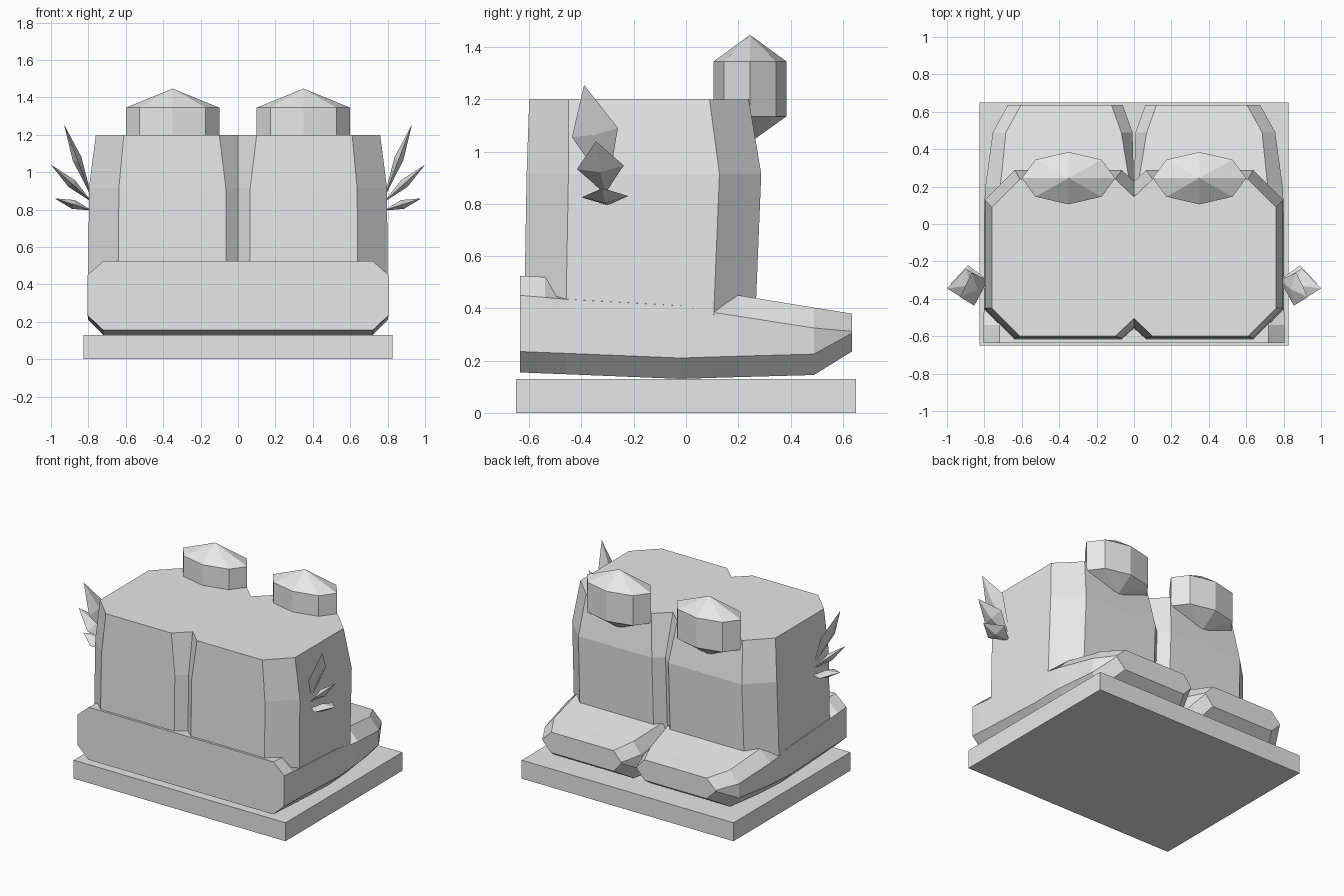
import bpy
import bmesh
from math import cos, sin, pi
from mathutils import Vector

cube = bpy.data.objects.get("Cube")
if cube:
    bpy.data.objects.remove(cube, do_unlink=True)

grey = bpy.data.materials.new("plain grey")
grey.use_nodes = True
GREY = (0.8, 0.8, 0.8, 1)
grey.diffuse_color = GREY
for node in grey.node_tree.nodes:
    if node.type == 'BSDF_PRINCIPLED':
        node.inputs["Base Color"].default_value = GREY


def finish(name, bm):
    bmesh.ops.remove_doubles(bm, verts=bm.verts, dist=0.0005)
    bmesh.ops.recalc_face_normals(bm, faces=bm.faces)
    mesh = bpy.data.meshes.new(name)
    bm.to_mesh(mesh)
    bm.free()
    mesh.materials.append(grey)
    obj = bpy.data.objects.new(name, mesh)
    bpy.context.collection.objects.link(obj)


def loft(name, rings):
    """Skin matching rings; a one-point ring closes to an apex."""
    bm = bmesh.new()
    rows = [[bm.verts.new(p) for p in ring] for ring in rings]
    for a, b in zip(rows, rows[1:]):
        n = max(len(a), len(b))
        for i in range(n):
            j = (i + 1) % n
            if len(a) == 1:
                bm.faces.new((a[0], b[i], b[j]))
            elif len(b) == 1:
                bm.faces.new((a[i], a[j], b[0]))
            else:
                bm.faces.new((a[i], a[j], b[j], b[i]))
    for row in (rows[0], rows[-1]):
        if len(row) > 2:
            bm.faces.new(row)
    finish(name, bm)


# Base slab
loft("base_slab", [[(sx * 0.825, sy * 0.65, z) for sx, sy in
                    ((-1, -1), (1, -1), (1, 1), (-1, 1))] for z in (0, 0.13)])


# Body: chamfered outline with a notch at the front and the rear
def body_ring(z, side, corner, front, rear, notch, depth):
    c = side - corner
    half = [(notch, front), (corner, front), (side, front + c),
            (side, rear - c), (corner, rear), (notch, rear)]
    left = [(-x, y) for x, y in reversed(half)]
    outline = [(0, front + depth)] + half + [(0, rear - depth)] + left
    return [(x, y, z) for x, y in outline]


loft("body", [body_ring(0.35, 0.8, 0.64, -0.62, 0.265, 0.065, 0.06),
              body_ring(0.915, 0.797, 0.637, -0.61, 0.288, 0.065, 0.06),
              body_ring(1.2, 0.76, 0.61, -0.6, 0.24, 0.1, 0.095)])

# Feet: y, bottom, lower side, upper side, top, inner x, inner chamfer, outer x, outer chamfer
FOOT = [
    (-0.635, 0.155, 0.235, 0.45, 0.525, 0, 0, 0.805, 0.085),
    (-0.54, 0.151, 0.231, 0.442, 0.52, 0, 0, 0.805, 0.085),
    (-0.46, 0.148, 0.228, 0.435, 0.45, 0, 0, 0.803, 0.08),
    (-0.02, 0.13, 0.21, 0.41, 0.42, 0, 0, 0.802, 0.08),
    (0.1, 0.134, 0.214, 0.385, 0.39, 0, 0, 0.8, 0.08),
    (0.2, 0.137, 0.217, 0.37, 0.45, 0, 0.02, 0.795, 0.08),
    (0.49, 0.145, 0.225, 0.325, 0.403, 0.008, 0.06, 0.755, 0.07),
    (0.635, 0.235, 0.305, 0.312, 0.38, 0.06, 0.06, 0.675, 0.07),
]


def foot_ring(s, y, bottom, low, high, top, xi, ci, xo, co):
    section = [(xi + ci, bottom), (xo - co, bottom), (xo, low), (xo, high),
               (xo - co, top), (xi + ci, top), (xi, high), (xi, low)]
    return [(s * x, y, z) for x, z in section]


# Knobs: flattened octagonal gems on the rear edge of the top
def knob_ring(s, z):
    return [(s * 0.35 + 0.25 * cos(i * pi / 4), 0.245 + 0.14 * sin(i * pi / 4), z)
            for i in range(8)]


# Leaves: four-sided spikes fanning out of the sides
LEAVES = {"upper": ((0.78, -0.3, 0.86), (0.93, -0.39, 1.255), 0.54),
          "middle": ((0.78, -0.31, 0.84), (1.0, -0.345, 1.04), 0.5),
          "lower": ((0.78, -0.3, 0.795), (0.98, -0.32, 0.86), 0.5)}


def leaf(name, s, base, tip, t):
    base, tip = Vector(base), Vector(tip)
    axis = (tip - base).normalized()
    across = (Vector((0, 1, 0)) - axis * axis.y).normalized() * 0.09
    thick = axis.cross(across).normalized() * 0.025
    mid = base.lerp(tip, t)
    rings = [[base], [mid + across, mid + thick, mid - across, mid - thick], [tip]]
    loft(name, [[(s * p.x, p.y, p.z) for p in ring] for ring in rings])


for word, s in (("left", 1), ("right", -1)):
    loft(word + "_foot", [foot_ring(s, *row) for row in FOOT])
    loft(word + "_knob", [[(s * 0.35, 0.245, 1.035)], knob_ring(s, 1.135),
                          knob_ring(s, 1.345), [(s * 0.35, 0.245, 1.447)]])
    for place, shape in LEAVES.items():
        leaf(f"{word}_{place}_leaf", s, *shape)
